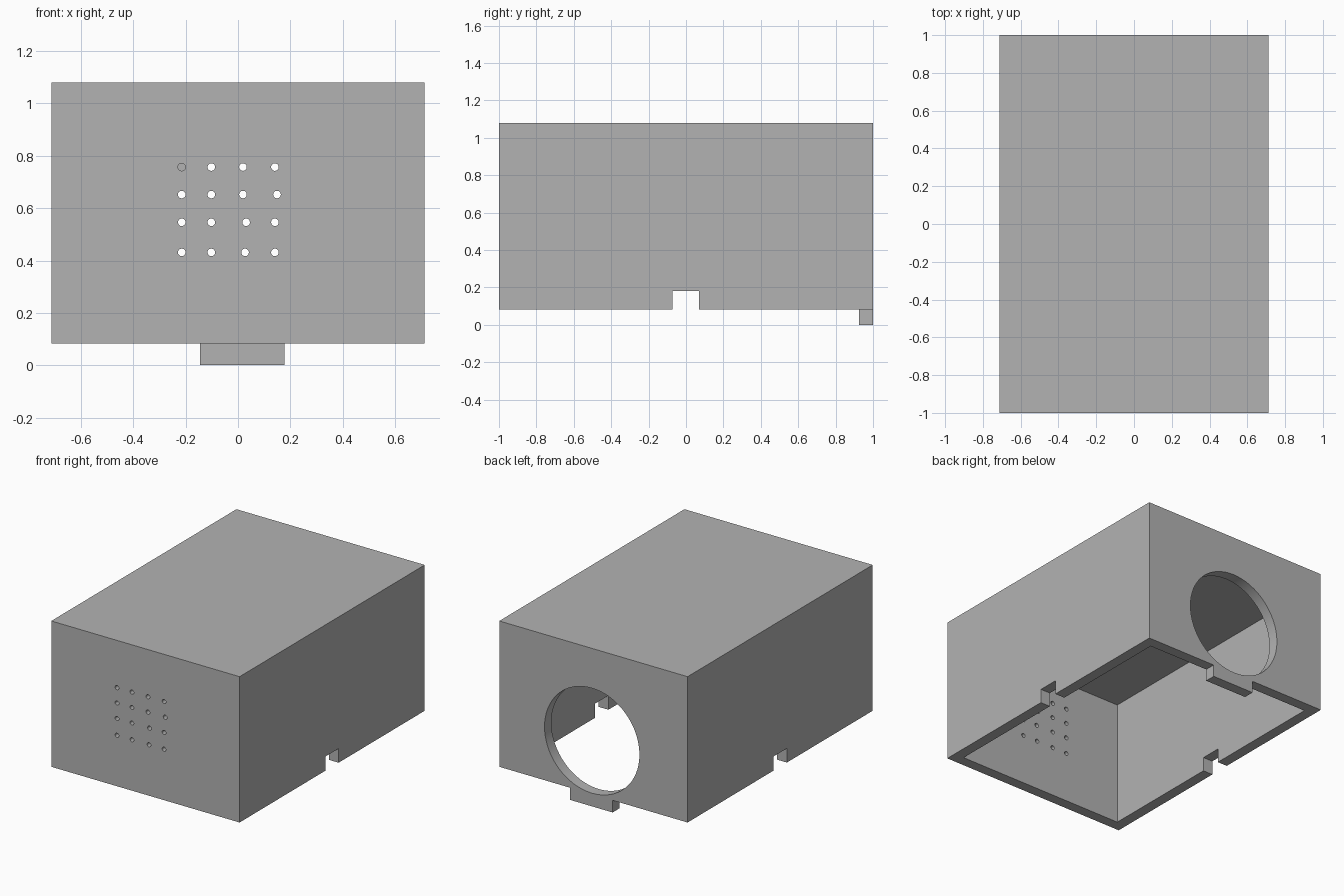
import bpy, math

default = bpy.data.objects.get("Cube")
if default:
    bpy.data.objects.remove(default, do_unlink=True)

grey = bpy.data.materials.new("plain grey")
grey.use_nodes = True
colour = (0.45, 0.45, 0.45, 1)
grey.diffuse_color = colour
grey.node_tree.nodes["Principled BSDF"].inputs["Base Color"].default_value = colour

HALF_X, BASE, TOP = 0.712, 0.083, 1.08
WALL, CEILING = 0.074, 0.943


def box(name, x, y, z):
    """Axis-aligned box from (low, high) pairs."""
    bpy.ops.mesh.primitive_cube_add(size=1, location=[sum(r) / 2 for r in (x, y, z)])
    ob = bpy.context.object
    ob.name = name
    ob.scale = [r[1] - r[0] for r in (x, y, z)]
    bpy.ops.object.transform_apply(location=True, rotation=False, scale=True)
    ob.data.materials.append(grey)
    return ob


def drill(name, x, y, z, radius, sides):
    """Round cutter lying along y."""
    bpy.ops.mesh.primitive_cylinder_add(vertices=sides, radius=radius, depth=0.4,
                                        location=(x, y, z), rotation=(math.pi / 2, 0, 0))
    ob = bpy.context.object
    ob.name = name
    ob.data.materials.append(grey)
    return ob


def cut(target, cutter):
    cutter.hide_render = True
    mod = target.modifiers.new(cutter.name, 'BOOLEAN')
    mod.operation, mod.solver, mod.object = 'DIFFERENCE', 'EXACT', cutter
    bpy.context.view_layer.objects.active = target
    bpy.ops.object.modifier_apply(modifier=mod.name)
    bpy.data.objects.remove(cutter, do_unlink=True)


# Hollow cover, open underneath
cover = box("cover", (-HALF_X, HALF_X), (-1, 1), (BASE, TOP))
cut(cover, box("cavity", (WALL - HALF_X, HALF_X - WALL), (WALL - 1, 1 - WALL), (-0.1, CEILING)))

# Cable notches through both side walls
cut(cover, box("notch", (-1, 1), (-0.073, 0.07), (-0.1, 0.18)))

# Large round opening in the back wall
cut(cover, drill("opening", 0.011, 1, 0.449, 0.359, 64))

# Slightly uneven grid of vent holes in the front wall
vents = {0.757: (-0.215, -0.102, 0.019, 0.141),
         0.652: (-0.215, -0.102, 0.019, 0.149),
         0.546: (-0.215, -0.102, 0.031, 0.141),
         0.431: (-0.215, -0.102, 0.027, 0.141)}
for z, row in vents.items():
    for x in row:
        cut(cover, drill("vent", x, -1, z, 0.0145, 20))

# Locating tab under the back wall
box("tab", (-0.145, 0.177), (1 - WALL, 1), (0, BASE))

# Smooth the round cuts, keep the box edges sharp
bpy.ops.object.select_all(action='DESELECT')
cover.select_set(True)
bpy.context.view_layer.objects.active = cover
bpy.ops.object.shade_smooth_by_angle(angle=math.radians(30))
